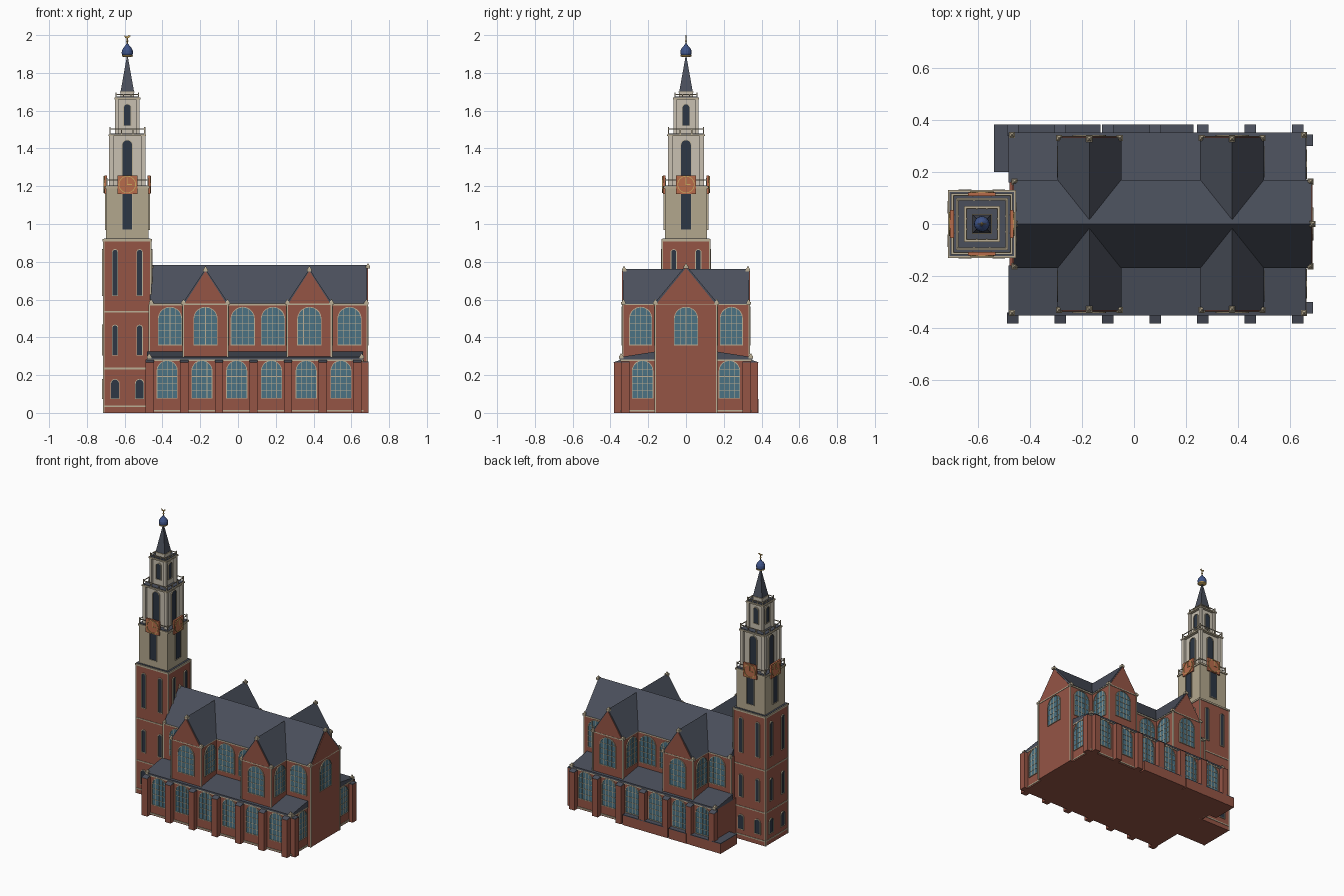
import bpy, bmesh
from math import pi, sin, cos
from mathutils import Matrix

if "Cube" in bpy.data.objects:
    bpy.data.objects.remove(bpy.data.objects["Cube"])

COL = dict(brick=(.30, .09, .06), slate=(.07, .08, .107), trim=(.50, .43, .30),
           beige=(.45, .39, .27), stone=(.58, .53, .44), glass=(.07, .17, .23),
           dark=(.026, .038, .058), gold=(.60, .40, .12), blue=(.05, .09, .25),
           clock=(.48, .15, .07))
MATS, PARTS = {}, {}
for k, c in COL.items():
    MATS[k] = bpy.data.materials.new(k)
    MATS[k].diffuse_color = (*c, 1)
TX = -.586                                   # tower axis


def part(name, mat):
    if name not in PARTS:
        PARTS[name] = (bmesh.new(), mat)
    return name


def prism(name, pts, y0, y1, M=Matrix()):
    """Extrude a (u, z) outline along local y."""
    bm = PARTS[name][0]
    a = [bm.verts.new(M @ Matrix.Translation((u, y0, z)).translation) for u, z in pts]
    b = [bm.verts.new(M @ Matrix.Translation((u, y1, z)).translation) for u, z in pts]
    bm.faces.new(a)
    bm.faces.new(b[::-1])
    for i in range(len(pts)):
        j = (i + 1) % len(pts)
        bm.faces.new((a[i], b[i], b[j], a[j]))


def box(name, x0, x1, y0, y1, z0, z1, M=Matrix()):
    prism(name, [(x0, z0), (x1, z0), (x1, z1), (x0, z1)], y0, y1, M)


def block(name, x, y, h, z0, z1):
    box(name, x - h, x + h, y - h, y + h, z0, z1)


def ring(name, x, y, h, t, z0, z1):
    for k in range(4):
        box(name, -h, h, -h, -h + t, z0, z1, wall(x, y, k))


def wall(x, y, k):
    """Frame whose local -y points outward: k = 0 front, 1 right, 2 back, 3 left."""
    return Matrix.Translation((x, y, 0)) @ Matrix.Rotation(k * pi / 2, 4, 'Z')


def lathe(name, prof, n, x, y, turn=0):
    bm = PARTS[name][0]
    rows = [[bm.verts.new((x + r * cos(2 * pi * i / n + turn), y + r * sin(2 * pi * i / n + turn), z))
             for i in range(n)] for r, z in prof]
    for a, b in zip(rows, rows[1:]):
        for i in range(n):
            j = (i + 1) % n
            bm.faces.new((a[i], a[j], b[j], b[i]))
    bm.faces.new(rows[0][::-1])
    bm.faces.new(rows[-1])


def arch(w, z0, z1, n=10):
    r = w / 2
    return [(-r, z0), (r, z0)] + [(r * cos(pi * i / n), z1 - r + r * sin(pi * i / n)) for i in range(n + 1)]


def window(pane, frame, M, u, z0, z1, w, bars=True):
    M = M @ Matrix.Translation((u, 0, 0))
    prism(pane, arch(w, z0, z1), -.003, .004, M)
    t = .004
    a, b = arch(w + t, z0 - t / 2, z1 + t / 2), arch(w - t, z0 + t / 2, z1 - t / 2)
    for i in range(len(a)):
        j = (i + 1) % len(a)
        if a[i] != a[j]:
            prism(frame, [a[i], a[j], b[j], b[i]], -.007, .004, M)
    if bars:
        for f in (-.25, 0, .25):
            top = z1 - w / 2 + (w * w / 4 - (f * w) ** 2) ** .5
            box(frame, f * w - .0015, f * w + .0015, -.005, .002, z0, top, M)
        for i in range(1, 5):
            z = z0 + (z1 - z0) * i / 5.2
            d = max(0, z - z1 + w / 2)
            h = (w * w / 4 - d * d) ** .5
            box(frame, -h, h, -.005, .002, z - .0015, z + .0015, M)


def finial(x, y, z):
    n = part('corner_finials', 'trim')
    block(n, x, y, .012, z - .008, z + .006)
    lathe(n, [(.013, z + .006), (.002, z + .02)], 4, x, y, pi / 4)


# Nave, aisles, transepts and roofs
nave, roof, trim = part('nave_walls', 'brick'), part('nave_roof', 'slate'), part('wall_trim', 'trim')
aisle, aroof = part('aisle_walls', 'brick'), part('aisle_roofs', 'slate')
trans, troof = part('transept_walls', 'brick'), part('transept_roofs', 'slate')
glass, frame = part('church_window_panes', 'glass'), part('church_window_frames', 'trim')
butt, bcap = part('buttresses', 'brick'), part('buttress_caps', 'slate')
E = wall(0, 0, 1)                            # local x = world y, local -y = world x
box(nave, -.47, .685, -.163, .163, 0, .58)
prism(nave, [(-.158, .575), (.158, .575), (0, .768)], -.688, -.65, E)
prism(roof, [(-.17, .578), (.17, .578), (0, .782)], -.683, .465, E)
box(aisle, -.48, .66, -.345, .345, 0, .285)
box(trim, .665, .688, -.166, .166, .57, .578)
window(glass, frame, wall(.685, 0, 1), 0, .36, .56, .125)
finial(.688, 0, .772)
finial(-.46, 0, .772)
for s in (1, -1):
    k = 2 if s > 0 else 0
    prism(aroof, [(s * .352, .283), (s * .352, .295), (s * .16, .325), (s * .16, .283)], -.663, .483, E)
    ya, yn, yt = s * .345, s * .163, s * .335
    for z in (.012, .279):
        box(trim, -.482, .662, min(ya, ya + s * .005), max(ya, ya + s * .005), z - .004, z + .004)
        y = sorted((s * .163, s * .347))
        box(trim, .655, .664, y[0], y[1], z - .004, z + .004)
    box(trim, -.47, .687, yn - .005, yn + .005, .568, .578)
    for x in (.685, -.47):
        block(trim, x, yn, .004, .0, .575)
        finial(x - .005 if x > 0 else x + .01, yn, .582)
    for x in (.655, -.47):
        finial(x, s * .343, .295)
    for i in range(6):
        window(glass, frame, wall(-.375 + .184 * i, ya, k), 0, .078, .277, .108)
    for x in (-.36, .025, .185, .59):
        window(glass, frame, wall(x, yn, k), 0, .36, .56, .125)
    window(glass, frame, wall(.66, s * .23, 1), 0, .078, .277, .11)
    for i in range(7):
        x = -.467 + .183 * i
        y = sorted((s * .34, s * .382))
        box(butt, x - .022, x + .022, *y, 0, .268)
        prism(bcap, [(s * .34, .268), (s * .384, .268), (s * .34, .282)], -x - .022, -x + .022, E)
    y = sorted((s * .30, s * .345))
    box(butt, .655, .69, *y, 0, .268)
    box(bcap, .655, .69, *y, .268, .273)
for c in (-.172, .378):
    h = .117
    box(trans, c - h, c + h, -.335, .335, .28, .58)
    prism(troof, [(c - h - .006, .577), (c + h + .006, .577), (c, .762)], -.333, .333)
    for s in (1, -1):
        k = 2 if s > 0 else 0
        y = sorted((s * .30, s * .338))
        prism(trans, [(c - h + .004, .575), (c + h - .004, .575), (c, .752)], *y)
        window(glass, frame, wall(c, s * .335, k), 0, .36, .56, .125)
        finial(c, s * .328, .757)
        y = sorted((s * .335, s * .339))
        box(trim, c - h, c + h, *y, .571, .578)
        for d in (1, -1):
            x = c + d * h
            block(trim, x, s * .335, .004, .29, .578)
            finial(x, s * .331, .582)
            y2 = sorted((s * .163, s * .335))
            box(trim, x - .004, x + .004, *y2, .57, .578)
            window(glass, frame, wall(x, s * .24, 1 if d > 0 else 3), 0, .36, .56, .118)

# Low annexes along the back and at the rear corner by the tower
low, lcap = part('rear_annexes', 'brick'), part('rear_annex_roofs', 'slate')
for x0, x1, y0, y1 in ((-.45, -.30, .34, .383), (-.27, -.13, .34, .383), (-.09, .23, .34, .383),
                       (-.54, -.47, .20, .383)):
    box(low, x0, x1, y0, y1, 0, .068)
    box(lcap, x0, x1, y0, y1, .068, .073)

# Brick tower base
tb, tt = part('tower_base', 'brick'), part('tower_trim', 'trim')
tp, tf = part('tower_window_panes', 'dark'), part('tower_window_frames', 'trim')
tr = part('tower_terraces', 'slate')
block(tb, TX, 0, .126, 0, .912)
for z in (.035, .235, .535):
    block(tt, TX, 0, .129, z - .004, z + .004)
block(tt, TX, 0, .131, .908, .92)
block(tr, TX, 0, .124, .918, .923)
for sx in (1, -1):
    for sy in (1, -1):
        block(tt, TX + sx * .125, sy * .125, .004, 0, .915)
for k in range(4):
    for u in (-.065, .065):
        M = wall(TX, 0, k) @ Matrix.Translation((0, -.126, 0))
        window(tp, tf, M, u, .62, .865, .03, False)
        if k != 1:
            window(tp, tf, M, u, .075, .178, .045, False)
            window(tp, tf, M, u, .305, .465, .03, False)

# Stone belfry stages with corner piers, cornices and railings
s2, s3, s4 = part('belfry_lower', 'beige'), part('belfry_middle', 'stone'), part('belfry_upper', 'stone')
rail = part('belfry_railings', 'trim')
block(s2, TX, 0, .112, .92, 1.19)
block(tt, TX, 0, .118, 1.188, 1.2)
block(tr, TX, 0, .112, 1.2, 1.204)
for st, core, pier, ph, z0, z1 in ((s3, .079, .084, .012, 1.2, 1.465), (s4, .05, .056, .009, 1.47, 1.66)):
    block(st, TX, 0, core, z0, z1)
    for sx in (1, -1):
        for sy in (1, -1):
            block(st, TX + sx * pier, sy * pier, ph, z0, z1)
    block(tt, TX, 0, pier + ph + .004, z1, z1 + .01)
    block(tr, TX, 0, pier + ph - .003, z1 + .01, z1 + .014)
for h, z, ht in ((.112, 1.2, .035), (.095, 1.475, .03), (.062, 1.67, .018)):
    ring(rail, TX, 0, h, .004, z + ht - .005, z + ht)
    for sx in (-1, -.33, .33, 1):
        for k in range(4):
            box(rail, sx * (h - .003) - .003, sx * (h - .003) + .003, -h, -h + .006,
                z, z + ht + (.008 if abs(sx) == 1 else 0), wall(TX, 0, k))

# Belfry openings and the four clocks
cp, cr = part('clock_panels', 'clock'), part('clock_rings', 'gold')
for k in range(4):
    for d, z0, z1, w in ((.112, .97, 1.185, .056), (.079, 1.22, 1.445, .055), (.05, 1.52, 1.635, .04)):
        window(tp, tf, wall(TX, 0, k) @ Matrix.Translation((0, -d, 0)), 0, z0, z1, w, False)
    M = wall(TX, 0, k)
    box(cp, -.053, .053, -.122, -.108, 1.16, 1.258, M)
    n = 24
    P = lambda r, i: (r * cos(2 * pi * i / n), 1.209 + r * sin(2 * pi * i / n))
    for i in range(n):
        prism(cr, [P(.046, i), P(.046, i + 1), P(.042, i + 1), P(.042, i)], -.126, -.12, M)
    box(cr, -.0015, .0015, -.125, -.12, 1.209, 1.245, M)
    box(cr, -.0015, .024, -.125, -.12, 1.2075, 1.2105, M)

# Spire, dome and weathervane
spire, dome = part('spire', 'slate'), part('spire_dome', 'blue')
vane = part('weathervane', 'gold')
block(s4, TX, 0, .036, 1.67, 1.698)
block(tt, TX, 0, .039, 1.695, 1.702)
lathe(spire, [(.05, 1.702), (.004, 1.885)], 4, TX, 0, pi / 4)
lathe(vane, [(.018, 1.883), (.029, 1.888), (.029, 1.893), (.02, 1.896)], 16, TX, 0)
lathe(dome, [(.026, 1.893), (.030, 1.903), (.029, 1.918), (.022, 1.932), (.012, 1.943), (.004, 1.955)], 16, TX, 0)
lathe(vane, [(.003, 1.95), (.003, 1.99)], 8, TX, 0)
lathe(vane, [(.001, 1.962), (.007, 1.968), (.001, 1.975)], 8, TX, 0)
prism(vane, [(TX - .016, 1.999), (TX - .012, 1.986), (TX + .008, 1.986), (TX + .018, 1.996),
             (TX + .008, 2.0), (TX, 1.992)], -.002, .002)

# Turn every collected part into an object
for name, (bm, mat) in PARTS.items():
    bmesh.ops.recalc_face_normals(bm, faces=bm.faces[:])
    me = bpy.data.meshes.new(name)
    bm.to_mesh(me)
    bm.free()
    me.materials.append(MATS[mat])
    bpy.context.collection.objects.link(bpy.data.objects.new(name, me))

for m in bpy.data.materials:
    if m.users and not m.is_grease_pencil:
        m.use_nodes = True
        m.node_tree.nodes["Principled BSDF"].inputs["Base Color"].default_value = m.diffuse_color
